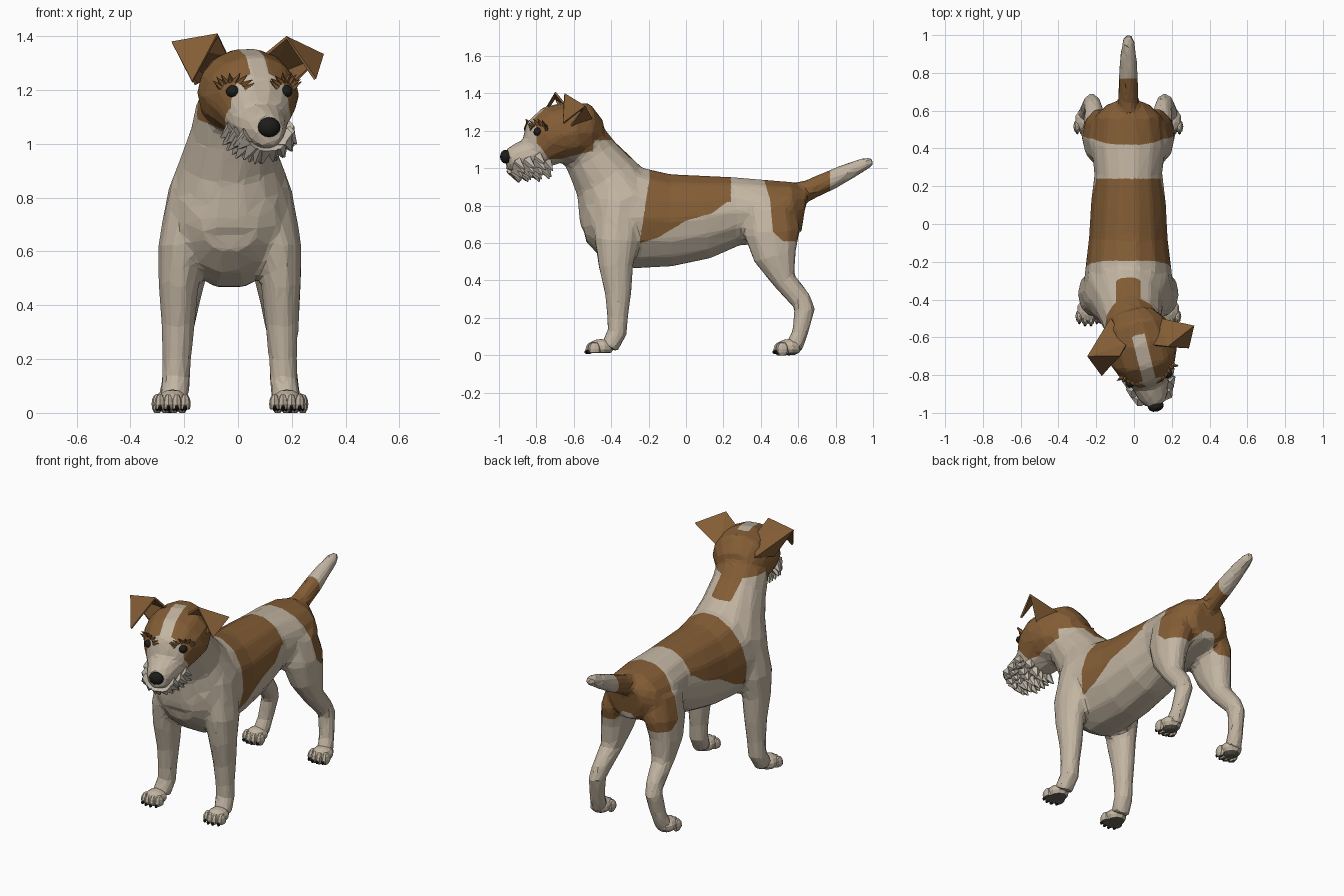
import bpy, bmesh, math, random
from mathutils import Matrix, Vector
from mathutils.bvhtree import BVHTree

random.seed(4)
cube = bpy.data.objects.get("Cube")
if cube:
    bpy.data.objects.remove(cube)

MID = -0.03                                    # body centre line
HEAD = Matrix.Translation((0, -0.5, 0)) @ Matrix.Rotation(math.radians(14), 4, 'Z')
HEAD_INV = HEAD.inverted()


def material(name, rgb):
    m = bpy.data.materials.new(name)
    m.use_nodes = True
    m.diffuse_color = (*rgb, 1)
    m.node_tree.nodes["Principled BSDF"].inputs["Base Color"].default_value = (*rgb, 1)
    return m


cream = material("cream_coat", (0.54, 0.46, 0.36))
brown = material("brown_coat", (0.23, 0.11, 0.036))
beard_white = material("beard_white", (0.56, 0.50, 0.42))
black = material("black", (0.012, 0.012, 0.011))
pad_grey = material("pad_grey", (0.14, 0.125, 0.095))


def finish(bm, name, *mats):
    me = bpy.data.meshes.new(name)
    bm.to_mesh(me)
    bm.free()
    for m in mats:
        me.materials.append(m)
    ob = bpy.data.objects.new(name, me)
    bpy.context.collection.objects.link(ob)
    return ob


def tube(bm, path, matrix=Matrix(), sides=14):
    """Closed loft; each section is x, y, z, half width, half depth."""
    pts = [Vector(p[:3]) for p in path]
    rings = []
    for i, (x, y, z, rw, rd) in enumerate(path):
        t = pts[min(i + 1, len(pts) - 1)] - pts[max(i - 1, 0)]
        up = Vector((0, t.y, t.z)).cross(Vector((1, 0, 0))).normalized()
        ring = []
        for k in range(sides):
            a = math.tau * k / sides
            co = pts[i] + Vector((rw * math.cos(a), 0, 0)) + up * rd * math.sin(a)
            ring.append(bm.verts.new(matrix @ co))
        rings.append(ring)
    for r, s in zip(rings, rings[1:]):
        for k in range(sides):
            n = (k + 1) % sides
            bm.faces.new((r[k], r[n], s[n], s[k]))
    bm.faces.new(rings[0][::-1])
    bm.faces.new(rings[-1])


def ball(bm, centre, size, matrix=Matrix(), segs=10, rings=7):
    m = matrix @ Matrix.Translation(centre) @ Matrix.Diagonal((*size, 1))
    bmesh.ops.create_uvsphere(bm, u_segments=segs, v_segments=rings, radius=1, matrix=m)


def tuft(bm, base, direction, length, width):
    """Pointed lock of hair in head space."""
    d = Vector(direction).normalized()
    m = HEAD @ Matrix.Translation(Vector(base) + d * length * 0.4) @ d.to_track_quat('Z', 'Y').to_matrix().to_4x4()
    bmesh.ops.create_cone(bm, cap_ends=True, segments=5, radius1=width, radius2=width * .1, depth=length, matrix=m)


# Body masses: torso, neck, tail, head and legs
torso = [(0.635, .775, .11, .12), (0.57, .785, .18, .145), (0.42, .768, .20, .175), (0.27, .77, .18, .187),
         (0.1, .74, .20, .228), (-.08, .722, .21, .252), (-.25, .735, .23, .275), (-.40, .73, .245, .27),
         (-.5, .70, .18, .19), (-.55, .69, .10, .09)]
neck = [(MID, -.34, .76, .235, .24), (MID, -.36, .815, .235, .235), (MID, -.425, .945, .185, .185),
        (-.015, -.505, 1.06, .158, .152), (0, -.56, 1.15, .155, .14)]
tail = [(.54, .845, .05, .07), (.66, .885, .054, .056), (.77, .935, .053, .054), (.9, .998, .043, .043),
        (.97, 1.028, .033, .033), (1.0, 1.038, .02, .02)]
skull = [(-.03, 1.17, .11, .09), (.04, 1.19, .165, .16), (.13, 1.19, .19, .168), (.21, 1.175, .182, .165),
         (.26, 1.14, .16, .145), (.30, 1.10, .13, .115), (.34, 1.072, .105, .092), (.42, 1.05, .082, .08),
         (.47, 1.045, .055, .058)]
fore_leg = [(.14, -.36, .78, .10, .13), (.18, -.37, .62, .088, .125), (.19, -.375, .48, .076, .096),
            (.193, -.363, .33, .063, .073), (.197, -.365, .2, .054, .057), (.2, -.368, .12, .054, .055),
            (.21, -.41, .04, .055, .05)]
hind_leg = [(.11, .45, .80, .10, .14), (.145, .46, .66, .10, .157), (.165, .475, .53, .085, .12),
            (.175, .525, .40, .062, .065), (.185, .615, .295, .05, .058), (.193, .635, .25, .048, .058),
            (.21, .61, .12, .046, .044), (.22, .575, .04, .05, .05)]

bm = bmesh.new()
tube(bm, [(MID, *s) for s in torso])
tube(bm, neck)
tube(bm, [(MID, *s) for s in tail])
tube(bm, [(0, -u, z, w, h) for u, z, w, h in skull], HEAD)
for side in (-1, 1):
    for leg in (fore_leg, hind_leg):
        tube(bm, [(MID + side * x, *rest) for x, *rest in leg], sides=10)
bmesh.ops.recalc_face_normals(bm, faces=bm.faces)
body = finish(bm, "body")

# Fuse into one skin, soften the joins, then facet it
rm = body.modifiers.new("fuse", 'REMESH')
rm.mode, rm.voxel_size = 'VOXEL', 0.014
sm = body.modifiers.new("soften", 'SMOOTH')
sm.factor, sm.iterations = 0.5, 7
dec = body.modifiers.new("facet", 'DECIMATE')
dec.ratio = 0.055
skin = bpy.data.meshes.new_from_object(body.evaluated_get(bpy.context.evaluated_depsgraph_get()))
body.modifiers.clear()
body.data = skin
skin.materials.clear()
for m in (cream, brown):
    skin.materials.append(m)


def ramp(t, pts):
    for (a, va), (b, vb) in zip(pts, pts[1:]):
        if t <= b:
            return va + (vb - va) * max(0, (t - a) / (b - a))
    return pts[-1][1]


def is_brown(co):
    x, y, z = abs(co.x - MID), co.y, co.z
    if y > 0.4:                                # rump and tail root
        front = ramp(z, [(.6, .53), (.66, .465), (.83, .45), (.93, .42)])
        return front < y < 0.77 and z > ramp(x, [(.03, .70), (.11, .61)])
    if y > -0.27:                              # saddle
        low = ramp(y, [(-.24, .60), (-.15, .63), (-.10, .66), (0, .72), (.14, .76), (.22, .82)])
        return ramp(z, [(.62, -.245), (.95, -.195)]) < y < 0.24 and z > low
    h = HEAD_INV @ co
    u, w = -h.y, abs(h.x)
    if u > 0.09 and w < 0.035 + 0.18 * max(0, 1.25 - z):
        return False                           # blaze
    if u > 0.03:                               # face mask
        return u < 0.335 and z > ramp(u, [(.05, 1.09), (.2, 1.05), (.27, 1.05), (.33, 1.13)])
    return z > (1.05 if x < 0.065 else 1.15)   # nape


bm = bmesh.new()
bm.from_mesh(skin)
bmesh.ops.triangulate(bm, faces=bm.faces)
bmesh.ops.subdivide_edges(bm, edges=bm.edges, cuts=1, use_grid_fill=True)
for _ in range(4):                             # refine along the patch borders
    edges = [e for e in bm.edges if e.calc_length() > .006 and is_brown(e.verts[0].co) != is_brown(e.verts[1].co)]
    bmesh.ops.subdivide_edges(bm, edges=edges, cuts=1)
    bmesh.ops.triangulate(bm, faces=[f for f in bm.faces if len(f.verts) > 3])
for f in bm.faces:
    f.smooth = False
    f.material_index = int(is_brown(f.calc_center_median()))
tree = BVHTree.FromBMesh(bm)
bm.to_mesh(skin)
bm.free()


def on_face(w, z):
    """Point of the face, in head space, straight ahead at width w and height z."""
    hit = tree.ray_cast(HEAD @ Vector((w, -1, z)), HEAD.to_3x3() @ Vector((0, 1, 0)))[0]
    return HEAD_INV @ hit if hit else Vector((w, -0.25, z))


# Paws with toes and claws
for side, sname in ((-1, "right"), (1, "left")):
    for kind, off, y, base in (("front", .213, -.455, .012), ("hind", .224, .55, 0)):
        cx = MID + side * off
        bm, claws = bmesh.new(), bmesh.new()
        ball(bm, (cx, y, .045), (.06, .07, .045))
        for i in range(4):
            dx = (i - 1.5) * .031
            ty = y - .052 + abs(i - 1.5) * .012
            ball(bm, (cx + dx, ty, .036), (.021, .036, .038), segs=8, rings=6)
            ball(claws, (cx + dx, ty - .028, .018), (.009, .015, .012), segs=6, rings=4)
        for v in bm.verts:
            v.co.z = max(v.co.z, base + .003)
        bm.normal_update()
        for f in bm.faces:
            f.material_index = int(f.normal.z < -0.8)
        low = min(v.co.z for v in bm.verts)
        for v in bm.verts:
            v.co.z -= low - base
        finish(bm, f"{sname}_{kind}_paw", cream, pad_grey)
        finish(claws, f"{sname}_{kind}_claws", black)

# Ears: upright cup folded over into a hanging flap
ears = {
    "left_ear": [(.09, -.64, 1.32), (.12, -.50, 1.25), (.20, -.62, 1.22), (.18, -.65, 1.395), (.315, -.54, 1.33),
                 (.287, -.655, 1.24)],
    "right_ear": [(-.04, -.64, 1.33), (-.12, -.50, 1.25), (-.155, -.64, 1.22), (-.075, -.70, 1.405),
                  (-.245, -.70, 1.375), (-.17, -.80, 1.23)],
}
for name, pts in ears.items():
    bm = bmesh.new()
    a, b, c, f1, f2, t = [bm.verts.new(p) for p in pts]
    for loop in ((a, b, f2, f1), (b, c, f2), (f1, f2, t)):
        bm.faces.new(loop)
    bmesh.ops.triangulate(bm, faces=bm.faces)
    bmesh.ops.recalc_face_normals(bm, faces=bm.faces)
    ear = finish(bm, name, brown)
    sol = ear.modifiers.new("thickness", 'SOLIDIFY')
    sol.thickness, sol.offset = 0.012, 0

# Eyes and brows
for side, sname in ((-1, "right"), (1, "left")):
    eye = on_face(side * .1, 1.195)
    bm = bmesh.new()
    ball(bm, eye + Vector((0, .008, 0)), (.028, .022, .023), HEAD, 12, 8)
    for f in bm.faces:
        f.smooth = True
    finish(bm, f"{sname}_eye", black)
    bm = bmesh.new()
    for i in range(8):
        a = math.radians(15 + i * 21)
        p = on_face(side * .1 + .042 * math.cos(a), 1.2 + .036 * math.sin(a))
        tuft(bm, p, (math.cos(a) * .8, -.3, .5 + random.uniform(-.2, .2)), .042, .012)
    finish(bm, f"{sname}_brow", brown)

# Nose
bm = bmesh.new()
ball(bm, (0, -.478, 1.062), (.043, .03, .037), HEAD, 12, 8)
for f in bm.faces:
    f.smooth = True
finish(bm, "nose", black)

# Beard: broad overlapping locks around the muzzle
bm = bmesh.new()
for u, z, hw, hh in ((.27, 1.09, .115, .09), (.325, 1.06, .108, .075), (.38, 1.045, .097, .07),
                     (.43, 1.035, .075, .055)):
    for i in range(9):
        a = math.radians(-4 - i * 21.5 + random.uniform(-5, 5))
        c, s = math.cos(a), math.sin(a)
        if u < .3 and s > -.45:
            continue
        tuft(bm, (c * hw, -u, z + s * hh), (c * .6, .45, s * .4 - .45), random.uniform(.055, .075), .034)
finish(bm, "beard", beard_white)
